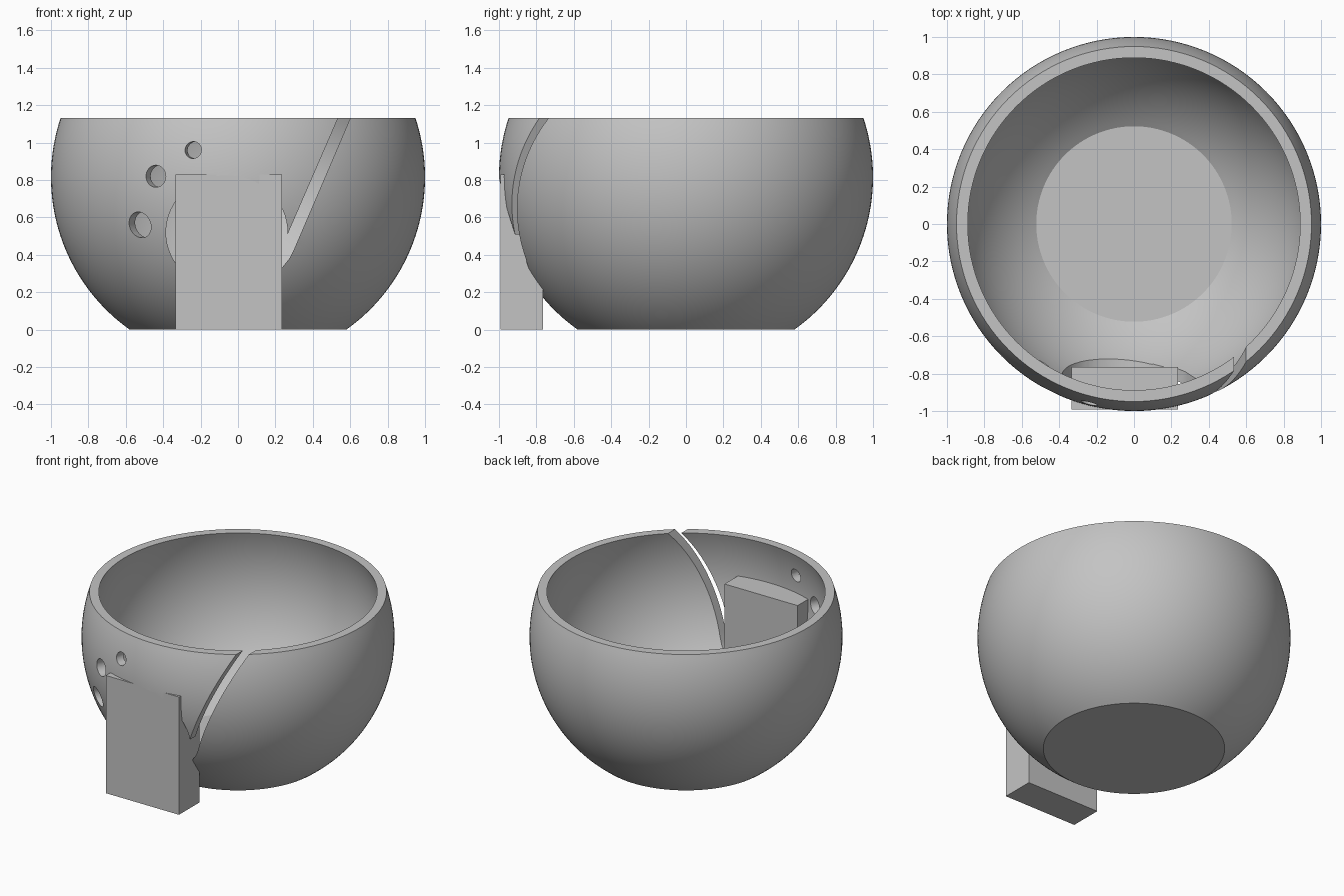
import bpy, bmesh
from math import sin, cos, pi, sqrt, atan2, asin
from mathutils import Matrix, Vector

cube = bpy.data.objects.get("Cube")
if cube:
    bpy.data.objects.remove(cube, do_unlink=True)

CENTER, HEIGHT = 0.815, 1.13
OUTER, INNER, FLOOR = 1.0, 0.943, 0.03

clay = bpy.data.materials.new("grey_clay")
clay.use_nodes = True
GREY = (0.55, 0.55, 0.55, 1)
clay.diffuse_color = GREY
clay.node_tree.nodes["Principled BSDF"].inputs["Base Color"].default_value = GREY


def make_object(name, bm):
    bmesh.ops.recalc_face_normals(bm, faces=bm.faces[:])
    mesh = bpy.data.meshes.new(name)
    bm.to_mesh(mesh)
    bm.free()
    mesh.materials.append(clay)
    obj = bpy.data.objects.new(name, mesh)
    bpy.context.collection.objects.link(obj)
    return obj


def arc(radius, z_from, z_to, steps=40):
    """Points on a sphere's side between two heights."""
    a, b = (asin((z - CENTER) / radius) for z in (z_from, z_to))
    angles = [a + (b - a) * i / steps for i in range(steps + 1)]
    return [Vector((radius * cos(t), 0, CENTER + radius * sin(t))) for t in angles]


def prism(name, outline):
    """Front-view outline extruded through the front wall."""
    bm = bmesh.new()
    face = bm.faces.new([bm.verts.new((x, -1.3, z)) for x, z in outline])
    new = bmesh.ops.extrude_face_region(bm, geom=[face])["geom"]
    bmesh.ops.translate(bm, vec=(0, 1.0, 0),
                        verts=[v for v in new if isinstance(v, bmesh.types.BMVert)])
    return make_object(name, bm)


def cut(target, cutter):
    mod = target.modifiers.new("cut", "BOOLEAN")
    mod.operation, mod.solver, mod.object = "DIFFERENCE", "EXACT", cutter
    bpy.context.view_layer.objects.active = target
    bpy.ops.object.modifier_apply(modifier=mod.name)
    bpy.data.objects.remove(cutter, do_unlink=True)


# Bowl: hollow truncated sphere
bm = bmesh.new()
profile = [Vector((0, 0, 0))] + arc(OUTER, 0, HEIGHT)
profile += arc(INNER, HEIGHT, FLOOR) + [Vector((0, 0, FLOOR))]
verts = [bm.verts.new(p) for p in profile]
edges = [bm.edges.new(pair) for pair in zip(verts, verts[1:])]
bmesh.ops.spin(bm, geom=verts + edges, axis=(0, 0, 1), cent=(0, 0, 0),
               angle=2 * pi, steps=128)
bmesh.ops.remove_doubles(bm, verts=bm.verts[:], dist=0.0001)
bowl = make_object("bowl", bm)

# Large round opening and the slanted slot running up to the rim
ring = [2 * pi * i / 64 for i in range(64)]
cut(bowl, prism("opening_cutter",
                [(-0.06 + 0.325 * cos(t), 0.52 + 0.305 * sin(t)) for t in ring]))
cut(bowl, prism("slot_cutter", [(0.565, 1.2), (0.235, 0.44), (0.1, 0.4), (0.1, 0.25),
                                (0.235, 0.33), (0.275, 0.38), (0.3, 0.43), (0.63, 1.2)]))

# Three small holes pointing to the bowl's axis
for x, z, radius in ((-0.24, 0.96, 0.045), (-0.44, 0.82, 0.059), (-0.525, 0.56, 0.069)):
    y = -sqrt(OUTER ** 2 - (z - CENTER) ** 2 - x * x)
    bm = bmesh.new()
    bmesh.ops.create_cone(bm, cap_ends=True, segments=32, radius1=radius,
                          radius2=radius, depth=0.5)
    turn = Matrix.Rotation(atan2(y, x), 4, "Z") @ Matrix.Rotation(pi / 2, 4, "Y")
    bmesh.ops.transform(bm, matrix=Matrix.Translation((x, y, z)) @ turn, verts=bm.verts)
    cut(bowl, make_object("hole_cutter", bm))

bpy.ops.object.select_all(action="DESELECT")
bowl.select_set(True)
bpy.context.view_layer.objects.active = bowl
bpy.ops.object.shade_smooth_by_angle(angle=0.5)

# Block standing in the opening
low, high = Vector((-0.335, -0.993, 0)), Vector((0.235, -0.765, 0.83))
bm = bmesh.new()
bmesh.ops.create_cube(bm, size=1)
bmesh.ops.scale(bm, vec=high - low, verts=bm.verts)
bmesh.ops.translate(bm, vec=(low + high) / 2, verts=bm.verts)
make_object("front_block", bm)
